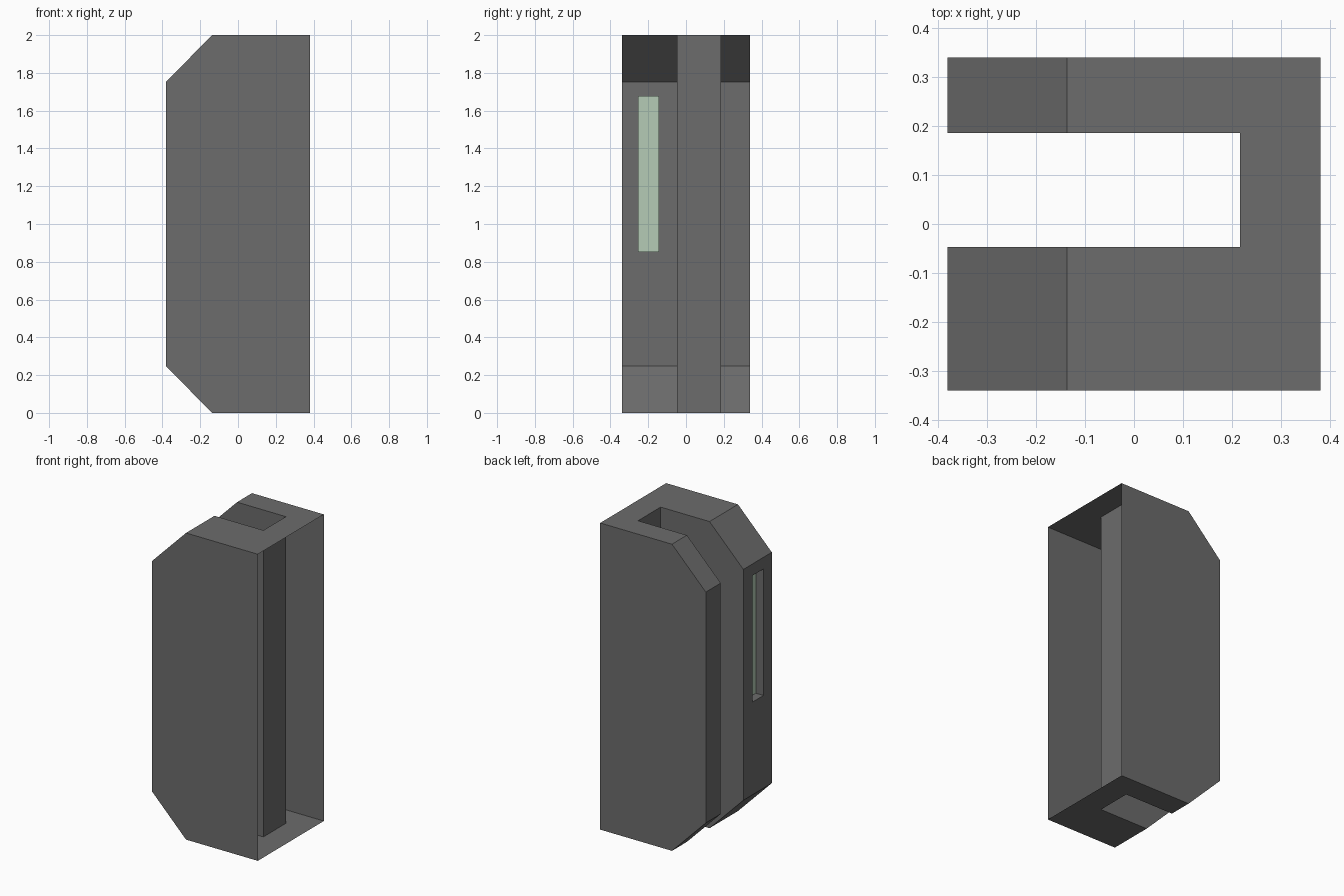
import bpy, bmesh

cube = bpy.data.objects.get("Cube")
if cube:
    bpy.data.objects.remove(cube, do_unlink=True)


def material(name, rgb):
    m = bpy.data.materials.new(name)
    m.use_nodes = True
    m.diffuse_color = (*rgb, 1)
    m.node_tree.nodes["Principled BSDF"].inputs["Base Color"].default_value = (*rgb, 1)
    return m


grey = material("dark grey", (0.15, 0.15, 0.15))
green = material("pale green", (0.46, 0.60, 0.47))

# Main dimensions
X0, X1 = -0.381, 0.381           # chamfered side, open side
XC, XW = -0.137, 0.216           # chamfer start, channel end wall
Z1, ZA, ZB = 2.0, 0.247, 1.753   # height, chamfer ends
Y = (-0.34, -0.047, 0.186, 0.34) # front arm, channel, back arm
SLOT_Y, SLOT_Z, DEPTH = (-0.254, -0.143), (0.852, 1.677), 0.055


def side_wall(bm, y, x_end, flip):
    """Flat wall across y with two chamfered corners."""
    pts = [(x_end, 0), (x_end, Z1), (XC, Z1), (X0, ZB), (X0, ZA), (XC, 0)]
    if flip:
        pts.reverse()
    bm.faces.new([bm.verts.new((x, y, z)) for x, z in pts])


def strip(bm, path, y0, y1):
    """Band swept along y through a path of (x, z) points."""
    for (xa, za), (xb, zb) in zip(path, path[1:]):
        bm.faces.new([bm.verts.new(c) for c in
                      ((xa, y0, za), (xa, y1, za), (xb, y1, zb), (xb, y0, zb))])


def finish(bm, name, mats):
    bmesh.ops.remove_doubles(bm, verts=bm.verts[:], dist=0.0005)
    mesh = bpy.data.meshes.new(name)
    bm.to_mesh(mesh)
    bm.free()
    for m in mats:
        mesh.materials.append(m)
    bpy.context.collection.objects.link(bpy.data.objects.new(name, mesh))


# Outer shell, open towards +x, with a channel between the two arms
bm = bmesh.new()
side_wall(bm, Y[0], X1, True)
side_wall(bm, Y[1], XW, False)
side_wall(bm, Y[2], XW, True)
side_wall(bm, Y[3], X1, False)
for y0, y1 in (Y[:2], Y[2:]):
    strip(bm, [(XW, Z1), (XC, Z1), (X0, ZB)], y0, y1)
    strip(bm, [(X0, ZA), (XC, 0), (XW, 0)], y0, y1)
strip(bm, [(X0, ZB), (X0, ZA)], Y[2], Y[3])
strip(bm, [(XW, Z1), (XW, 0)], Y[1], Y[2])
strip(bm, [(X1, Z1), (XW, Z1)], Y[0], Y[3])
strip(bm, [(XW, 0), (X1, 0)], Y[0], Y[3])

# Front arm edge: frame around the slot
strip(bm, [(X0, ZB), (X0, SLOT_Z[1])], Y[0], Y[1])
strip(bm, [(X0, SLOT_Z[0]), (X0, ZA)], Y[0], Y[1])
for y0, y1 in ((Y[0], SLOT_Y[0]), (SLOT_Y[1], Y[1])):
    strip(bm, [(X0, SLOT_Z[1]), (X0, SLOT_Z[0])], y0, y1)

# Slot sides
xi = X0 + DEPTH
for z in SLOT_Z:
    strip(bm, [(X0, z), (xi, z)], *SLOT_Y)
for y in SLOT_Y:
    bm.faces.new([bm.verts.new(c) for c in
                  ((X0, y, SLOT_Z[0]), (xi, y, SLOT_Z[0]),
                   (xi, y, SLOT_Z[1]), (X0, y, SLOT_Z[1]))])
finish(bm, "shell", [grey])

# Pale panel closing the slot
bm = bmesh.new()
strip(bm, [(xi, SLOT_Z[1]), (xi, SLOT_Z[0])], *SLOT_Y)
finish(bm, "slot_panel", [green])
